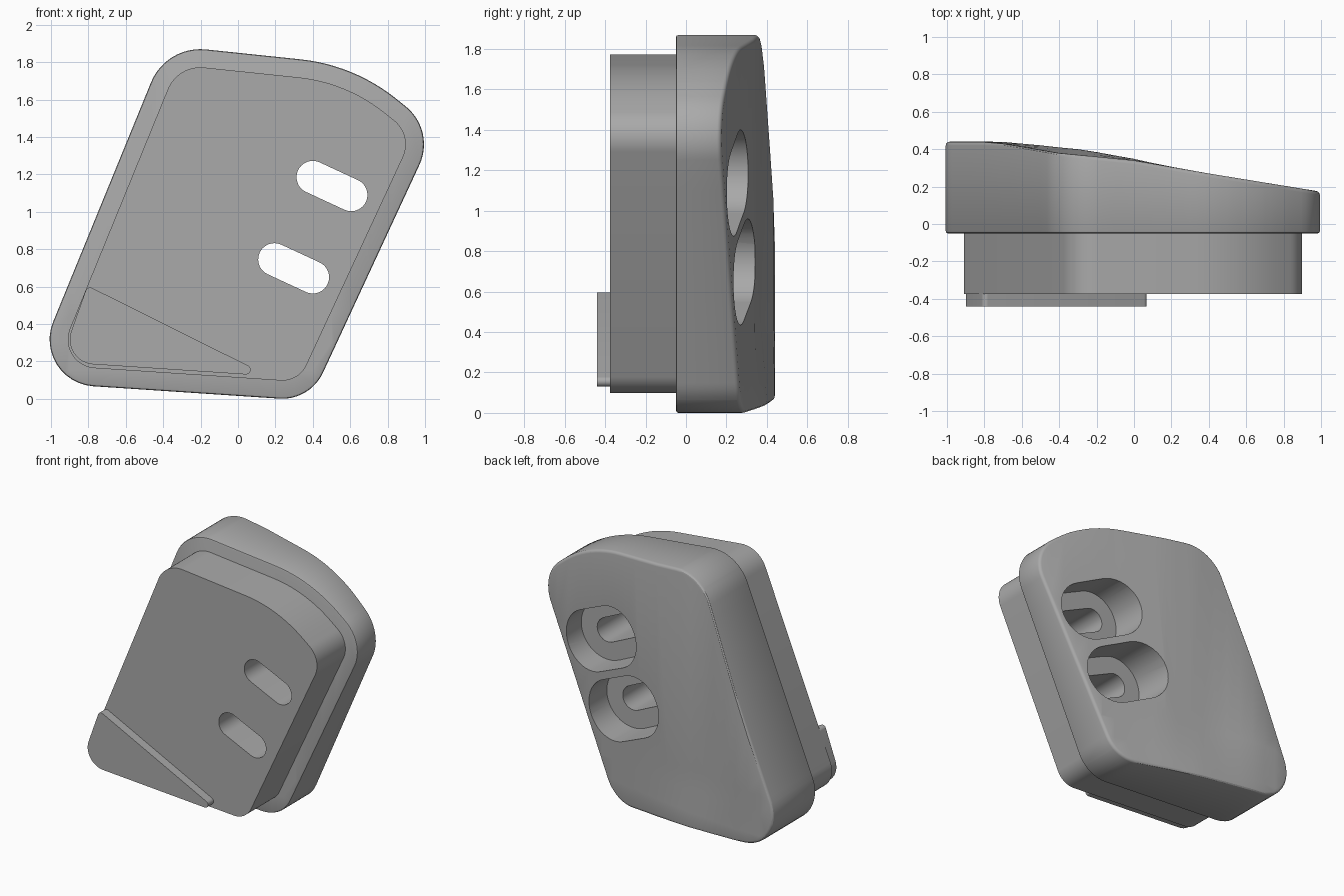
import bpy, bmesh, math
from mathutils import Vector

if bpy.data.objects.get("Cube"):
    bpy.data.objects.remove(bpy.data.objects["Cube"])

grey = bpy.data.materials.new("plain grey")
grey.use_nodes = True
grey.diffuse_color = (0.4, 0.4, 0.4, 1)
grey.node_tree.nodes["Principled BSDF"].inputs["Base Color"].default_value = (0.4, 0.4, 0.4, 1)

# Outline corners (x, z, radius), counter-clockwise as seen from the front
OUTLINE = [(-1.12, 0.09, 0.25), (0.385, -0.01, 0.24), (1.056, 1.436, 0.26),
           (0.62, 1.785, 0.98), (-0.384, 1.89, 0.285)]


def inset(corners, d):
    """Move every side of a corner polygon inwards by d."""
    pts = [Vector(c[:2]) for c in corners]
    result = []
    for i, p in enumerate(pts):
        a = (p - pts[i - 1]).normalized()
        b = (pts[(i + 1) % len(pts)] - p).normalized()
        na, nb = Vector((-a.y, a.x)), Vector((-b.y, b.x))
        q = p + (na + nb) * d / (1 + na.dot(nb))
        result.append((q.x, q.y, max(corners[i][2] - d, 0.02)))
    return result


def rounded(corners, steps=12):
    """Replace each corner with an arc of its radius."""
    pts = [Vector(c[:2]) for c in corners]
    path = []
    for i, p in enumerate(pts):
        r = corners[i][2]
        a = (pts[i - 1] - p).normalized()
        b = (pts[(i + 1) % len(pts)] - p).normalized()
        half = a.angle(b) / 2
        centre = p + (a + b).normalized() * r / math.sin(half)
        start = p + a * r / math.tan(half) - centre
        turn = math.pi - 2 * half
        for k in range(steps + 1):
            t = turn * k / steps
            c, s = math.cos(t), math.sin(t)
            path.append((centre.x + start.x * c - start.y * s,
                         centre.y + start.x * s + start.y * c))
    return path


def slot_path(p, q, r, steps=20):
    """Stadium shape around the segment p-q."""
    p, q = Vector(p), Vector(q)
    base = math.atan2(q.y - p.y, q.x - p.x)
    path = []
    for centre, offset in ((q, -math.pi / 2), (p, math.pi / 2)):
        for k in range(steps + 1):
            t = base + offset + math.pi * k / steps
            path.append((centre.x + r * math.cos(t), centre.y + r * math.sin(t)))
    return path


def prism(path, y0, y1):
    """Extrude a closed x-z path from y0 back to y1."""
    bm = bmesh.new()
    front = bm.faces.new([bm.verts.new((x, y0, z)) for x, z in path])
    out = bmesh.ops.extrude_face_region(bm, geom=[front], use_keep_orig=True)
    verts = [g for g in out["geom"] if isinstance(g, bmesh.types.BMVert)]
    bmesh.ops.translate(bm, verts=verts, vec=(0, y1 - y0, 0))
    bmesh.ops.recalc_face_normals(bm, faces=bm.faces)
    return bm


def bevel_rim(bm, y, width, segments=3):
    rim = [e for e in bm.edges if all(abs(v.co.y - y) < 1e-5 for v in e.verts)]
    bmesh.ops.bevel(bm, geom=rim, offset=width, segments=segments,
                    profile=0.5, affect='EDGES')


def finish(bm, name):
    mesh = bpy.data.meshes.new(name)
    bm.to_mesh(mesh)
    bm.free()
    mesh.materials.append(grey)
    obj = bpy.data.objects.new(name, mesh)
    bpy.context.collection.objects.link(obj)
    return obj


# Sloping back surface: high on the right edge, falling to the left
PROFILE = [(-1.2, 0.44), (-0.75, 0.44), (-0.6, 0.415), (-0.4, 0.38),
           (0.0, 0.34), (0.4, 0.27), (1.2, 0.14)]


def back_y(x, z):
    for (x0, y0), (x1, y1) in zip(PROFILE, PROFILE[1:]):
        if x <= x1:
            y = y0 + (y1 - y0) * (x - x0) / (x1 - x0)
            break
    swell = 0.035 * max(0, 1 - z / 0.45) * math.exp(-((x + 0.35) / 0.3) ** 2)
    return min(y + swell, 0.44)


# Thick outer body with a softly rounded rim
FLAT = 0.4
bm = prism(rounded(OUTLINE), -0.05, FLAT)
bevel_rim(bm, FLAT, 0.02)
bevel_rim(bm, -0.05, 0.012, 2)
cuts = [((-1 + 0.1 * i, 0, 0), (1, 0, 0)) for i in range(1, 20)]
cuts += [((0, 0, 0.15 * i), (0, 0, 1)) for i in range(1, 4)]
for co, no in cuts:
    bmesh.ops.bisect_plane(bm, geom=bm.verts[:] + bm.edges[:] + bm.faces[:],
                           plane_co=co, plane_no=no)
for v in bm.verts:
    if v.co.y > 0.2:
        v.co.y += back_y(v.co.x, v.co.z) - FLAT
bmesh.ops.triangulate(bm, faces=[f for f in bm.faces if f.normal.y > 0.1])
body = finish(bm, "outer_body")

# Inner block standing forward of the body
bm = prism(rounded(inset(OUTLINE, 0.097)), -0.375, 0.0)
block = finish(bm, "front_block")

# Thin wedge plate in the lower corner
low = inset(OUTLINE, 0.117)[0]
wedge = [low, (0.165, 0.122, 0.025), (-0.805, 0.605, 0.025)]
plate = finish(prism(rounded(wedge), -0.44, -0.37), "corner_plate")

# Two through slots with wide recesses from the back
SLOTS = [((0.40, 1.185), (0.605, 1.09)), ((0.195, 0.745), (0.40, 0.65))]


def cut(target, cutter):
    cutter.hide_render = True
    cutter.hide_set(True)
    cutter.display_type = 'WIRE'
    mod = target.modifiers.new(cutter.name, 'BOOLEAN')
    mod.operation = 'DIFFERENCE'
    mod.solver = 'EXACT'
    mod.object = cutter
    bpy.context.view_layer.objects.active = target
    bpy.ops.object.modifier_apply(modifier=mod.name)
    bpy.data.objects.remove(cutter)


for p, q in SLOTS:
    for part in (body, block):
        cut(part, finish(prism(slot_path(p, q, 0.087), -0.6, 0.7), "slot_cutter"))
    cut(body, finish(prism(slot_path(p, q, 0.215), 0.03, 0.7), "recess_cutter"))

for obj in (body, block, plate):
    bpy.ops.object.select_all(action='DESELECT')
    obj.select_set(True)
    bpy.context.view_layer.objects.active = obj
    bpy.ops.object.shade_smooth_by_angle(angle=math.radians(30))
